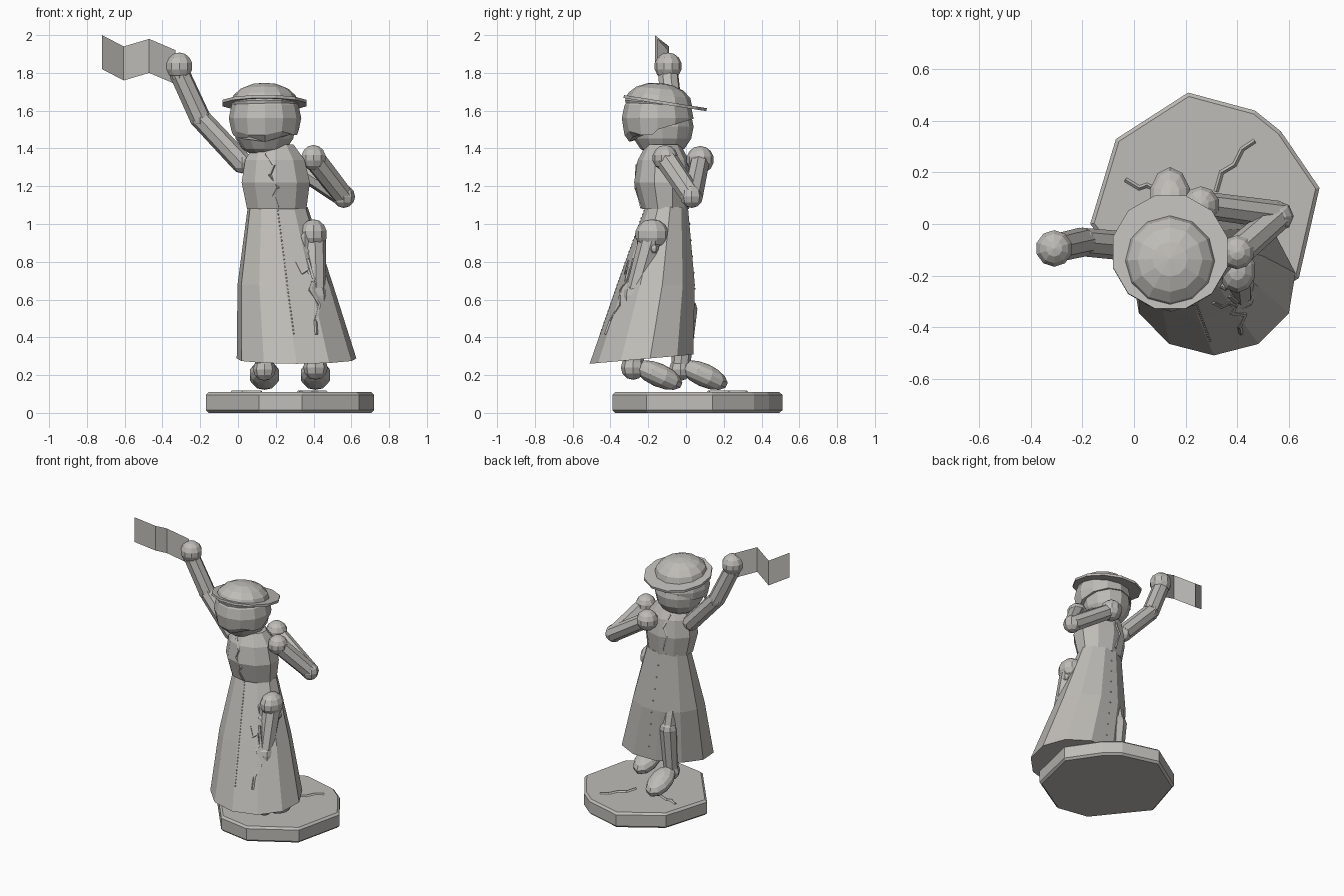
import bpy, bmesh
from math import sin, cos, pi, radians
from mathutils import Vector as V, Matrix
from mathutils.bvhtree import BVHTree

cube = bpy.data.objects.get("Cube")
if cube:
    bpy.data.objects.remove(cube)

# One stone colour for the whole statuette
stone = bpy.data.materials.new("warm_grey_stone")
stone.use_nodes = True
COLOUR = (0.52, 0.505, 0.475, 1)
stone.diffuse_color = COLOUR
stone.node_tree.nodes["Principled BSDF"].inputs["Base Color"].default_value = COLOUR


def finish(bm, name):
    bmesh.ops.recalc_face_normals(bm, faces=bm.faces)
    mesh = bpy.data.meshes.new(name)
    bm.to_mesh(mesh)
    bm.free()
    mesh.materials.append(stone)
    obj = bpy.data.objects.new(name, mesh)
    bpy.context.collection.objects.link(obj)
    return obj


def add_ball(bm, centre, size, tilt=0, segs=10, rings=7):
    m = Matrix.Translation(centre) @ Matrix.Rotation(radians(tilt), 4, 'X') @ Matrix.Diagonal((*size, 1))
    return bmesh.ops.create_uvsphere(bm, u_segments=segs, v_segments=rings, radius=1, matrix=m)


def ball(name, centre, size, tilt=0, segs=10, rings=7):
    bm = bmesh.new()
    add_ball(bm, centre, size, tilt, segs, rings)
    return finish(bm, name)


def limb(name, points, r1, r2, segs=8):
    """Tapered segments between points, with round joints."""
    bm = bmesh.new()
    for a, b in zip(points, points[1:]):
        a, b = V(a), V(b)
        m = Matrix.Translation((a + b) / 2) @ (b - a).to_track_quat('Z', 'Y').to_matrix().to_4x4()
        bmesh.ops.create_cone(bm, cap_ends=True, segments=segs, radius1=r1, radius2=r2,
                              depth=(b - a).length, matrix=m)
    for p in points:
        add_ball(bm, p, (r1,) * 3, segs=segs, rings=6)
    return finish(bm, name)


def loft(name, rings, segs, start=-pi / 2):
    """Elliptical rings (cx, cy, z, rx, ry, tilt) joined into a closed skin."""
    bm = bmesh.new()
    loops = []
    for cx, cy, z, rx, ry, tilt in rings:
        angles = [start + 2 * pi * i / segs for i in range(segs)]
        loops.append([bm.verts.new((cx + rx * cos(t), cy + ry * sin(t), z + tilt * sin(t)))
                      for t in angles])
    for lo, hi in zip(loops, loops[1:]):
        for i in range(segs):
            j = (i + 1) % segs
            bm.faces.new((lo[i], lo[j], hi[j], hi[i]))
    bm.faces.new(loops[0])
    bm.faces.new(loops[-1])
    return finish(bm, name)


def project(target, points, axis, origin):
    """Drop flat points along an axis onto a part's surface."""
    mesh = target.data
    tree = BVHTree.FromPolygons([v.co for v in mesh.vertices], [p.vertices for p in mesh.polygons])
    out = []
    for a, b in points:
        start = V((a, b, origin)) if axis.z else V((a, origin, b))
        hit = tree.ray_cast(start, axis)[0]
        if hit:
            out.append(hit)
    return out


def crack(name, target, points, axis, origin, width=0.009):
    path = project(target, points, V(axis), origin)
    bm = bmesh.new()
    for a, b in zip(path, path[1:]):
        m = Matrix.Translation((a + b) / 2) @ (b - a).to_track_quat('Z', 'Y').to_matrix().to_4x4()
        bmesh.ops.create_cone(bm, cap_ends=True, segments=4, radius1=width, radius2=width,
                              depth=(b - a).length + width, matrix=m)
    return finish(bm, name)


def stitches(name, target, top, bottom, count, axis, origin):
    steps = [i / (count - 1) for i in range(count)]
    spots = [V(top).lerp(V(bottom), t).to_tuple() for t in steps]
    bm = bmesh.new()
    for p in project(target, spots, V(axis), origin):
        add_ball(bm, p, (0.005,) * 3, segs=5, rings=4)
    return finish(bm, name)


# Irregular nine-sided plinth with softened rims
corners = [(0.72, 0.14), (0.57, 0.36), (0.47, 0.44), (0.21, 0.51), (-0.07, 0.33),
           (-0.17, 0), (0.11, -0.35), (0.34, -0.39), (0.64, -0.21)]
bm = bmesh.new()
face = bm.faces.new([bm.verts.new((x, y, 0)) for x, y in corners])
top = bmesh.ops.extrude_face_region(bm, geom=[face])["geom"]
bmesh.ops.translate(bm, vec=(0, 0, 0.11), verts=[g for g in top if isinstance(g, bmesh.types.BMVert)])
rim = [e for e in bm.edges if abs(e.verts[0].co.z - e.verts[1].co.z) < 0.01]
bmesh.ops.bevel(bm, geom=rim, offset=0.014, segments=1, affect='EDGES')
plinth = finish(bm, "plinth")

# Skirt swept toward the rear, and the bodice
skirt = loft("skirt", [(0.31, -0.23, 0.285, 0.32, 0.28, 0.025),
                       (0.25, -0.155, 0.68, 0.255, 0.21, 0),
                       (0.21, -0.10, 1.09, 0.16, 0.115, 0)], 11)
bodice = loft("bodice", [(0.205, -0.11, 1.08, 0.165, 0.125, 0),
                         (0.20, -0.12, 1.22, 0.19, 0.155, 0),
                         (0.195, -0.12, 1.34, 0.165, 0.135, 0),
                         (0.19, -0.12, 1.42, 0.11, 0.09, 0)], 10)

# Legs, ankles and pointed-down shoes
limb("left_leg", [(0.40, -0.18, 0.94), (0.41, -0.27, 0.62), (0.41, -0.28, 0.24)], 0.065, 0.055)
ball("left_knee_pad", (0.40, -0.18, 0.945), (0.075, 0.09, 0.08))
limb("right_leg", [(0.14, -0.08, 0.90), (0.14, 0.0, 0.55), (0.14, -0.03, 0.23)], 0.06, 0.05)
for side, x, y in (("left", 0.41, -0.145), ("right", 0.14, 0.095)):
    ball(side + "_shoe", (x, y, 0.2), (0.083, 0.135, 0.062), -24)

# Folds hanging below the raised knee
for i in range(4):
    x = 0.355 + 0.03 * i
    limb("knee_fold_%d" % i, [(x, -0.235 + 0.02 * i, 0.93), (x, -0.245 + 0.025 * i, 0.85 + 0.02 * (i % 2))],
         0.025, 0.012, 6)

# Head and tilted hair cap
ball("head", (0.14, -0.125, 1.515), (0.165, 0.165, 0.165), 0, 12, 8)
bm = bmesh.new()
add_ball(bm, (0.143, -0.15, 1.56), (0.192, 0.19, 0.18), 0, 12, 8)
cut = bmesh.ops.bisect_plane(bm, geom=bm.verts[:] + bm.edges[:] + bm.faces[:],
                             plane_co=(0.14, -0.15, 1.50), plane_no=(0, -0.3, 1), clear_inner=True)
bmesh.ops.edgeloop_fill(bm, edges=[e for e in bm.edges if e.is_boundary])
for i, v in enumerate(bm.verts):
    if v.co.z < 1.53 and i % 2:
        v.co.z -= 0.02
finish(bm, "hair")

# Hat with a flat brim and a faceted dome
bm = bmesh.new()
tilt = Matrix.Translation((0.14, -0.11, 1.64)) @ Matrix.Rotation(radians(-9), 4, 'X')
bmesh.ops.create_cone(bm, cap_ends=True, segments=12, radius1=0.23, radius2=0.23, depth=0.016,
                      matrix=tilt @ Matrix.Rotation(radians(15), 4, 'Z'))
finish(bm, "hat_brim")
ball("hat_dome", (0.14, -0.145, 1.64), (0.178, 0.178, 0.108), -5, 12, 8)

# Raised right arm and bent left arm
limb("right_arm", [(0.02, -0.09, 1.325), (-0.20, -0.07, 1.56), (-0.31, -0.095, 1.80)], 0.057, 0.055)
ball("right_hand", (-0.31, -0.095, 1.835), (0.073,) * 3)
limb("left_upper_arm", [(0.40, -0.11, 1.35), (0.56, 0.03, 1.145)], 0.06, 0.055)
ball("left_shoulder", (0.40, -0.11, 1.35), (0.068,) * 3)
limb("left_forearm", [(0.56, 0.035, 1.145), (0.26, 0.075, 1.34)], 0.055, 0.052)
ball("left_hand", (0.26, 0.075, 1.34), (0.073,) * 3)

# Zigzag flag
bm = bmesh.new()
pleats = [(-0.72, -0.165, 2), (-0.605, -0.09, 1.94), (-0.47, -0.15, 1.98), (-0.33, -0.095, 1.92)]
cols = [[bm.verts.new((x, y, z)), bm.verts.new((x, y, z - 0.18))] for x, y, z in pleats]
for a, b in zip(cols, cols[1:]):
    bm.faces.new((a[0], a[1], b[1], b[0]))
bmesh.ops.solidify(bm, geom=bm.faces[:], thickness=0.012)
finish(bm, "flag")

# Cracks in the stone
BACK, FACE, DOWN = (0, 1, 0), (0, -1, 0), (0, 0, -1)
crack("skirt_crack", skirt, [(0.37, 0.81), (0.40, 0.71), (0.38, 0.65), (0.43, 0.57), (0.41, 0.49), (0.415, 0.42)], BACK, -2)
crack("skirt_crack_branch", skirt, [(0.31, 0.80), (0.34, 0.74), (0.37, 0.76), (0.39, 0.70)], BACK, -2)
crack("bodice_rear_crack", bodice, [(0.15, 1.37), (0.19, 1.31), (0.17, 1.26), (0.21, 1.19), (0.19, 1.15), (0.21, 1.09)], BACK, -2)
crack("bodice_front_crack", bodice, [(0.14, 1.37), (0.17, 1.29), (0.14, 1.23), (0.17, 1.12)], FACE, 2)
crack("plinth_crack_long", plinth, [(0.32, 0.13), (0.34, 0.20), (0.39, 0.23), (0.42, 0.29), (0.465, 0.32)], DOWN, 0.2)
crack("plinth_crack_short", plinth, [(-0.03, 0.17), (0.02, 0.14), (0.05, 0.15), (0.12, 0.12)], DOWN, 0.2)

# Dotted skirt seams
stitches("rear_seam", skirt, (0.21, 1.07), (0.295, 0.42), 34, BACK, -2)
stitches("front_seam", skirt, (0.21, 1.0), (0.27, 0.40), 8, FACE, 2)
